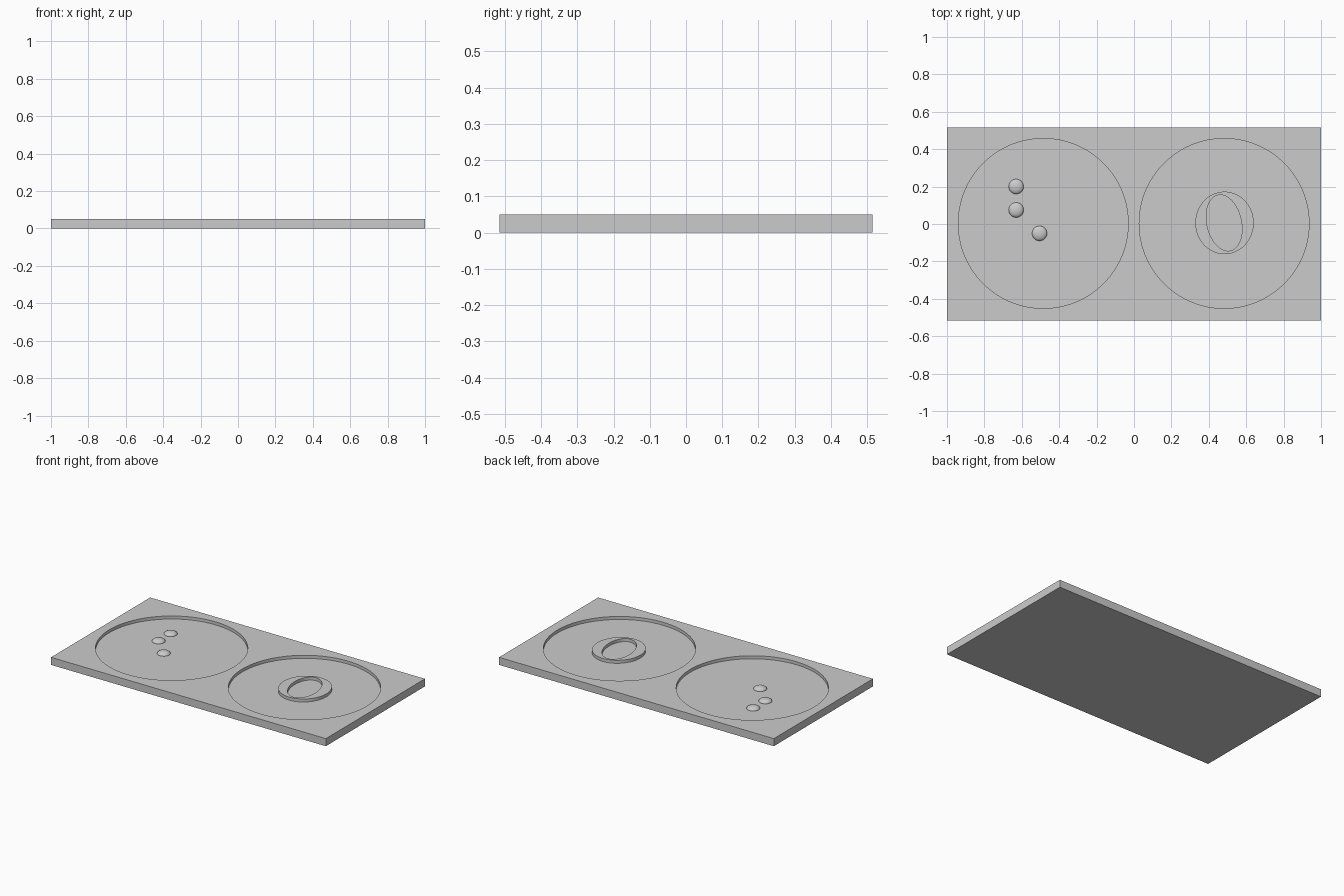
import bpy
import math

if "Cube" in bpy.data.objects:
    bpy.data.objects.remove(bpy.data.objects["Cube"])

TOP, FLOOR = 0.05, 0.03

grey = bpy.data.materials.new("plain grey")
grey.use_nodes = True
colour = (0.6, 0.6, 0.6, 1)
grey.diffuse_color = colour
grey.node_tree.nodes["Principled BSDF"].inputs["Base Color"].default_value = colour


def finish(name):
    """Name the active object, apply its scale and give it the material."""
    ob = bpy.context.object
    ob.name = name
    bpy.ops.object.transform_apply(location=False, rotation=False, scale=True)
    ob.data.materials.append(grey)
    return ob


def cylinder(name, x, y, rx, ry, z0, z1, turn=0):
    bpy.ops.mesh.primitive_cylinder_add(
        vertices=128, radius=1, depth=1,
        location=(x, y, (z0 + z1) / 2), rotation=(0, 0, turn))
    bpy.context.object.scale = (rx, ry, z1 - z0)
    return finish(name)


def cut(target, cutter):
    """Subtract the cutter from the target, then discard it."""
    cutter.hide_render = True
    mod = target.modifiers.new("cut", "BOOLEAN")
    mod.operation = "DIFFERENCE"
    mod.solver = "EXACT"
    mod.object = cutter
    bpy.context.view_layer.objects.active = target
    bpy.ops.object.modifier_apply(modifier=mod.name)
    bpy.data.objects.remove(cutter)


def smooth(ob):
    bpy.ops.object.select_all(action="DESELECT")
    ob.select_set(True)
    bpy.context.view_layer.objects.active = ob
    bpy.ops.object.shade_smooth_by_angle(angle=math.radians(30))


# Plate with two round recesses
bpy.ops.mesh.primitive_cube_add(size=1, location=(0, 0, TOP / 2))
bpy.context.object.scale = (2, 1.03, TOP)
plate = finish("plate")
for x in (-0.485, 0.482):
    cut(plate, cylinder("recess_cutter", x, 0.003, 0.454, 0.454, FLOOR, TOP + 0.05))
smooth(plate)

# Raised ring with a leaning oval opening
ring = cylinder("raised_ring", 0.484, 0.006, 0.156, 0.167, FLOOR - 0.005, TOP)
cut(ring, cylinder("oval_cutter", 0.482, 0.006, 0.092, 0.152, 0, TOP + 0.05, 0.22))
smooth(ring)

# Three low domes
for i, (x, y) in enumerate([(-0.63, 0.2), (-0.63, 0.075), (-0.505, -0.05)]):
    bpy.ops.mesh.primitive_uv_sphere_add(
        segments=32, ring_count=16, radius=1, location=(x, y, FLOOR))
    bpy.context.object.scale = (0.04, 0.04, 0.019)
    smooth(finish(f"dome_{i + 1}"))
